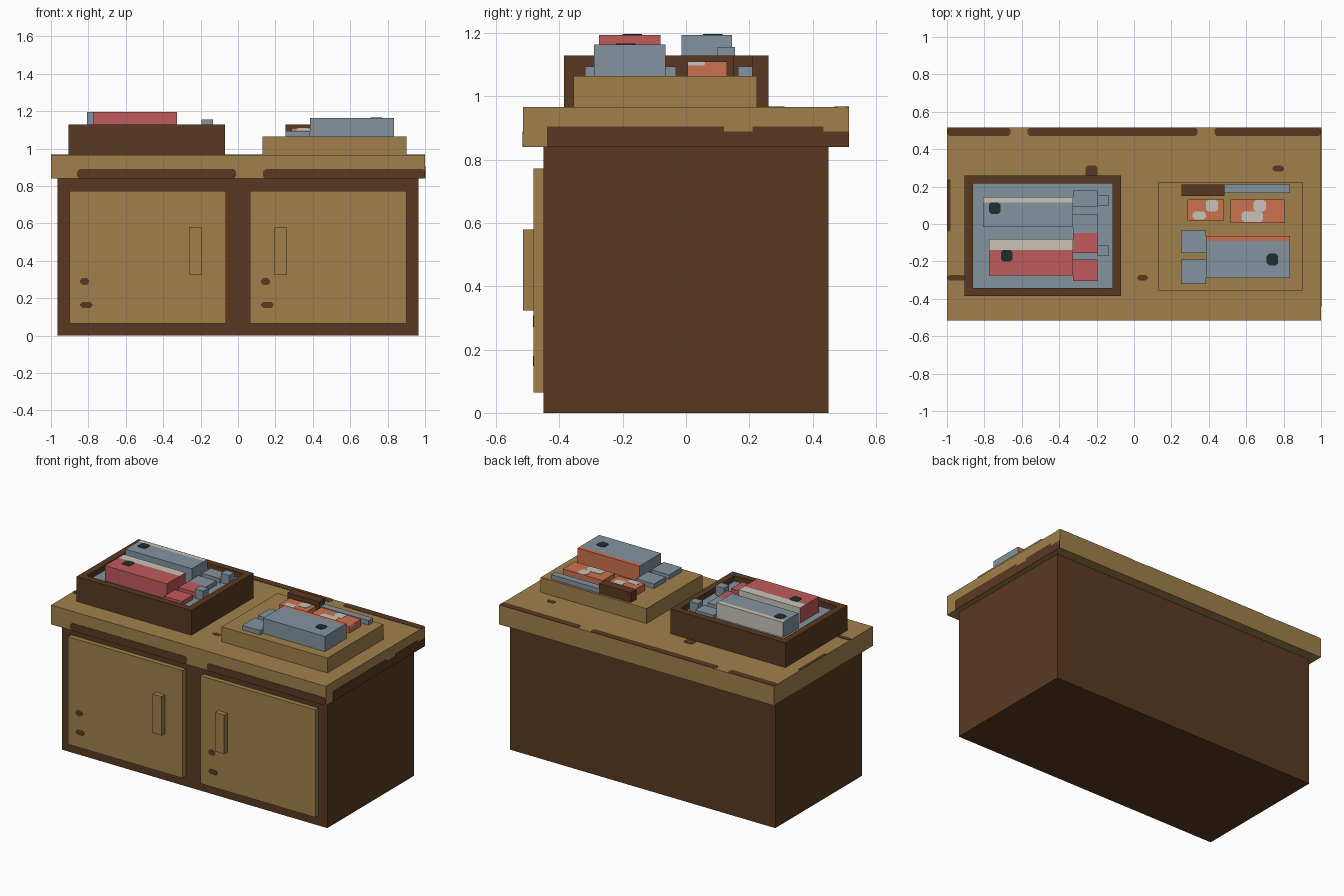
import bpy, bmesh
from mathutils import Vector

if "Cube" in bpy.data.objects:
    bpy.data.objects.remove(bpy.data.objects["Cube"])


def lin(c):
    c /= 255
    return c / 12.92 if c <= 0.04045 else ((c + 0.055) / 1.055) ** 2.4


def material(name, *rgb):
    m = bpy.data.materials.new(name)
    m.diffuse_color = (*[lin(c) for c in rgb], 1)
    m.use_nodes = True
    m.node_tree.nodes["Principled BSDF"].inputs["Base Color"].default_value = m.diffuse_color
    return m


TAN = material("tan wood", 161, 128, 75)
BROWN = material("dark brown wood", 90, 58, 33)
BLUE = material("blue grey metal", 131, 148, 160)
RED = material("faded red", 192, 91, 92)
ORANGE = material("rust orange", 204, 113, 79)
WHITE = material("off white", 201, 196, 186)
BLACK = material("charcoal", 34, 44, 46)


def finish(name, bm, mats):
    bmesh.ops.recalc_face_normals(bm, faces=bm.faces)
    me = bpy.data.meshes.new(name)
    bm.to_mesh(me)
    bm.free()
    for m in mats:
        me.materials.append(m)
    ob = bpy.data.objects.new(name, me)
    bpy.context.collection.objects.link(ob)
    return ob


def box_bm(x, y, z):
    bm = bmesh.new()
    bmesh.ops.create_cube(bm, size=1)
    for v in bm.verts:
        v.co = Vector([(r[0] + r[1]) / 2 + c * (r[1] - r[0])
                       for r, c in zip((x, y, z), v.co)])
    return bm


def box(name, x, y, z, mat):
    return finish(name, box_bm(x, y, z), [mat])


def edged_box(name, x, y, z, mat, edge_mat, cut):
    """Box whose back face and the top strip behind y = cut have a second colour."""
    bm = box_bm(x, y, z)
    bmesh.ops.bisect_plane(bm, geom=bm.verts[:] + bm.edges[:] + bm.faces[:],
                           plane_co=(0, cut, 0), plane_no=(0, 1, 0))
    bm.normal_update()
    for f in bm.faces:
        on_top = f.normal.z > 0.5 and f.calc_center_median().y > cut
        f.material_index = int(f.normal.y > 0.5 or on_top)
    return finish(name, bm, [mat, edge_mat])


def plate(name, axis, pos, u, v, mat=BROWN, chamfer=0.012, sign=1):
    """Thin chamfered paint plate lying on the plane axis = pos."""
    (u0, u1), (v0, v1), c = u, v, chamfer
    pts = [(u0 + c, v0), (u1 - c, v0), (u1, v0 + c), (u1, v1 - c),
           (u1 - c, v1), (u0 + c, v1), (u0, v1 - c), (u0, v0 + c)]
    if c == 0:
        pts = pts[1::2]
    bm = bmesh.new()
    ring = []
    for a, b in pts:
        co = [a, b]
        co.insert(axis, pos)
        ring.append(bm.verts.new(co))
    face = bm.faces.new(ring)
    ext = bmesh.ops.extrude_face_region(bm, geom=[face])
    step = Vector([0.002 * sign if i == axis else 0 for i in range(3)])
    bmesh.ops.translate(bm, vec=step,
                        verts=[g for g in ext["geom"] if isinstance(g, bmesh.types.BMVert)])
    return finish(name, bm, [mat])


# Cabinet and counter
box("cabinet", (-0.965, 0.965), (-0.45, 0.45), (0, 0.84), BROWN)
box("countertop", (-1, 1), (-0.515, 0.515), (0.84, 0.967), TAN)

# Doors, handles and door chips
for s, side in ((-1, "left"), (1, "right")):
    box(side + "_door", sorted((s * 0.065, s * 0.9)), (-0.482, -0.45), (0.065, 0.773), TAN)
    box(side + "_handle", sorted((s * 0.195, s * 0.26)), (-0.515, -0.482), (0.323, 0.58), TAN)
    cx = -0.82 if s < 0 else 0.147
    plate(side + "_door_chip_upper", 1, -0.482, (cx - 0.024, cx + 0.024), (0.272, 0.308), sign=-1)
    plate(side + "_door_chip_lower", 1, -0.482, (cx - 0.024, cx + 0.042), (0.148, 0.18), sign=-1)

# Worn edges of the counter
for i, u in enumerate(((-0.86, -0.01), (0.135, 1))):
    plate(f"front_wear_{i}", 1, -0.515, u, (0.84, 0.89), sign=-1)
for i, (u, h) in enumerate((((-0.44, 0.12), 0.905), ((0.12, 0.21), 0.89),
                            ((0.21, 0.435), 0.905), ((0.435, 0.515), 0.89))):
    plate(f"side_wear_{i}", 0, 1, u, (0.84, h), chamfer=0)
for i, u in enumerate(((-1, -0.66), (-0.57, 0.34), (0.43, 1))):
    plate(f"back_wear_{i}", 2, 0.967, u, (0.47, 0.515))
plate("left_edge_wear", 2, 0.967, (-1, -0.98), (-0.04, 0.24), chamfer=0.008)

# Chips on the counter surface
for i, (u, v) in enumerate((((-0.26, -0.195), (0.25, 0.312)), ((0.74, 0.803), (0.28, 0.312)),
                            ((0.017, 0.075), (-0.302, -0.272)), ((-1, -0.9), (-0.302, -0.272)))):
    plate(f"counter_chip_{i}", 2, 0.967, u, v)

# Tray with a recessed lining
bm = box_bm((-0.905, -0.07), (-0.385, 0.26), (0.967, 1.13))
bm.normal_update()
top = max(bm.faces, key=lambda f: f.calc_center_median().z)
bmesh.ops.inset_region(bm, faces=[top], thickness=0.062)
ext = bmesh.ops.extrude_discrete_faces(bm, faces=[top])["faces"][0]
bmesh.ops.translate(bm, verts=ext.verts[:], vec=(0, 0, -0.035))
ext.material_index = 1
finish("tray", bm, [BROWN, BLUE])

# Display board
box("board", (0.13, 0.9), (-0.355, 0.225), (0.967, 1.065), TAN)

# Long cases, each with two feet blocks at one end
F, B = 1.095, 1.065
cases = (
    ("red_case", (-0.775, -0.325), (-0.275, -0.08), F, RED, WHITE, -0.14,
     (-0.325, -0.195), ((-0.305, -0.19), (-0.155, -0.048)), (-0.68, -0.17)),
    ("blue_case", (-0.808, -0.325), (-0.015, 0.145), F, BLUE, WHITE, 0.115,
     (-0.325, -0.195), ((-0.048, 0.053), (0.09, 0.18)), (-0.745, 0.085)),
    ("board_case", (0.385, 0.835), (-0.29, -0.065), B, BLUE, ORANGE, -0.09,
     (0.255, 0.385), ((-0.32, -0.19), (-0.155, -0.032)), (0.74, -0.19)),
)
for name, x, y, z, mat, edge, cut, bx, blocks, (dx, dy) in cases:
    edged_box(name, x, y, (z, z + 0.1), mat, edge, cut)
    for i, by in enumerate(blocks):
        box(f"{name}_block_{i}", bx, by, (z, z + 0.03), mat)
    plate(name + "_button", 2, z + 0.1, (dx - 0.031, dx + 0.031), (dy - 0.031, dy + 0.031), BLACK)

# Small cubes in the tray
for i, y in enumerate(((-0.17, -0.115), (0.1, 0.155))):
    box(f"tray_cube_{i}", (-0.195, -0.135), y, (F, 1.157), BLUE)

# Spotted tiles on the board
T = 1.11
box("tile_small", (0.285, 0.48), (0.02, 0.13), (B, T), ORANGE)
box("tile_large", (0.515, 0.805), (0.005, 0.13), (B, T), ORANGE)
for i, (u, v) in enumerate((((0.385, 0.45), (0.067, 0.13)), ((0.312, 0.385), (0.024, 0.067)),
                            ((0.64, 0.705), (0.067, 0.13)), ((0.575, 0.69), (0.012, 0.067)))):
    plate(f"tile_spot_{i}", 2, T, u, v, WHITE)
plate("tile_end_spot", 0, 0.805, (0.005, 0.06), (1.098, T), WHITE, 0.004)
plate("tile_front_spot", 1, 0.02, (0.312, 0.385), (1.098, T), WHITE, 0.004, -1)

# Rod with dark grip
box("rod", (0.485, 0.835), (0.165, 0.21), (B, 1.095), BLUE)
box("grip", (0.255, 0.485), (0.15, 0.21), (B, 1.13), BROWN)
